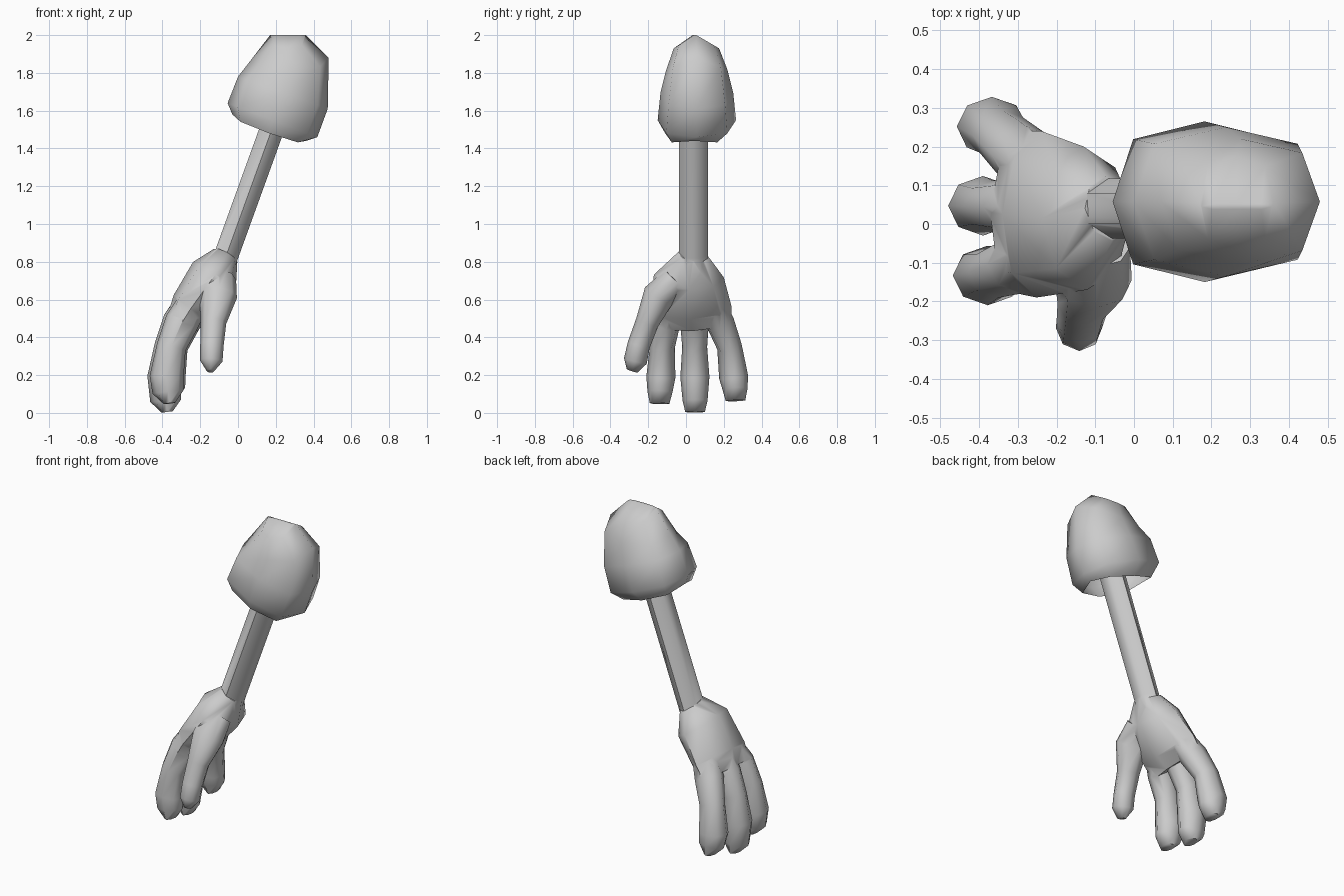
import bpy, bmesh, math
from mathutils import Vector

if "Cube" in bpy.data.objects:
    bpy.data.objects.remove(bpy.data.objects["Cube"])


def mesh_object(name, rings, close_start=True):
    """Skin a list of equal-length vertex rings."""
    bm = bmesh.new()
    loops = [[bm.verts.new(p) for p in r] for r in rings]
    n = len(loops[0])
    for a, b in zip(loops, loops[1:]):
        for i in range(n):
            j = (i + 1) % n
            bm.faces.new((a[i], a[j], b[j], b[i]))
    bm.faces.new(loops[-1])
    if close_start:
        bm.faces.new(loops[0][::-1])
    bmesh.ops.recalc_face_normals(bm, faces=bm.faces)
    me = bpy.data.meshes.new(name)
    bm.to_mesh(me)
    bm.free()
    ob = bpy.data.objects.new(name, me)
    bpy.context.collection.objects.link(ob)
    return ob


def limb(name, stations, sides=8):
    """Tube along (x, y, z, half_depth, half_width) stations."""
    pts = [Vector(s[:3]) for s in stations]
    rings = []
    for i, (p, s) in enumerate(zip(pts, stations)):
        t = (pts[min(i + 1, len(pts) - 1)] - pts[max(i - 1, 0)]).normalized()
        d = Vector((0, 1, 0)).cross(t).normalized()
        w = t.cross(d)
        rings.append([])
        for k in range(sides):
            a = 2 * math.pi * k / sides + math.pi / 2
            rings[-1].append(p + d * s[3] * math.cos(a) + w * s[4] * math.sin(a))
    return mesh_object(name, rings)


# Shoulder cap: open shell, rings as (left x, z, right x, z, y min, y max, side drop)
cap_rings = []
for lx, lz, rx, rz, y0, y1, drop in [
        (-0.03, 1.58, 0.36, 1.44, -0.11, 0.20, 0.03),
        (-0.055, 1.64, 0.42, 1.46, -0.15, 0.265, 0.0),
        (0.0, 1.78, 0.475, 1.61, -0.135, 0.25, 0.0),
        (0.07, 1.87, 0.48, 1.88, -0.105, 0.22, 0.06),
        (0.17, 2.0, 0.36, 2.0, -0.065, 0.175, 0.07)]:
    ring = []
    for k in range(8):
        a = k * math.pi / 4
        c, s = math.cos(a), math.sin(a)
        if k % 2:
            c, s = c * 1.1, s * 1.1
        ring.append(((lx + rx) / 2 + c * (rx - lx) / 2,
                     (y0 + y1) / 2 + s * (y1 - y0) / 2,
                     (lz + rz) / 2 + c * (rz - lz) / 2 - drop * abs(s)))
    cap_rings.append(ring)
# Top ridge runs left to right
cap_rings.append([(0.265 + 0.09 * math.cos(k * math.pi / 4),
                   0.045 + 0.01 * math.sin(k * math.pi / 4), 2.0) for k in range(8)])
cap = mesh_object("shoulder_cap", cap_rings, close_start=False)

# Arm, six-sided
arm = limb("arm_and_hand", [(-0.085, 0.04, 0.76, 0.072, 0.077),
                            (-0.06, 0.04, 0.84, 0.074, 0.077),
                            (0.215, 0.04, 1.60, 0.074, 0.077)], 6)

# Palm
parts = [limb("palm", [(-0.065, 0.04, 0.835, 0.07, 0.085),
                       (-0.125, 0.015, 0.725, 0.135, 0.185),
                       (-0.245, 0.025, 0.56, 0.115, 0.215),
                       (-0.295, 0.03, 0.48, 0.09, 0.21)])]

# Three fingers: name, x shift, tip height, sideways positions from root to tip
for name, dx, tip, ys in [
        ("outer_finger", 0.012, 0.05, (-0.07, -0.105, -0.125, -0.133, -0.138, -0.14)),
        ("middle_finger", 0.0, 0.005, (0.045, 0.045, 0.046, 0.047, 0.048, 0.048)),
        ("inner_finger", 0.022, 0.065, (0.13, 0.18, 0.23, 0.252, 0.26, 0.262))]:
    path = [(-0.24, 0.60, 0.08, 0.065), (-0.31, 0.48, 0.09, 0.076),
            (-0.365, 0.35, 0.078, 0.066), (-0.39, 0.19, 0.09, 0.077),
            (-0.383, tip + 0.06, 0.082, 0.066), (-0.375, tip, 0.03, 0.052)]
    parts.append(limb(name, [(x + dx, y, z, d, w)
                             for (x, z, d, w), y in zip(path, ys)]))

# Thumb
parts.append(limb("thumb", [(-0.10, -0.06, 0.71, 0.09, 0.07),
                            (-0.105, -0.145, 0.62, 0.10, 0.085),
                            (-0.13, -0.205, 0.48, 0.068, 0.062),
                            (-0.138, -0.25, 0.36, 0.062, 0.06),
                            (-0.142, -0.268, 0.275, 0.06, 0.062),
                            (-0.147, -0.285, 0.222, 0.02, 0.03)]))

# Merge hand parts into the arm
for p in parts:
    m = arm.modifiers.new(p.name, "BOOLEAN")
    m.operation, m.solver, m.object = "UNION", "EXACT", p
bpy.context.view_layer.update()
merged = bpy.data.meshes.new_from_object(
    arm.evaluated_get(bpy.context.evaluated_depsgraph_get()))
arm.modifiers.clear()
arm.data = merged
for p in parts:
    bpy.data.objects.remove(p)

# Smooth shading
for ob in (cap, arm):
    bpy.ops.object.select_all(action="DESELECT")
    ob.select_set(True)
    bpy.context.view_layer.objects.active = ob
    bpy.ops.object.shade_smooth_by_angle(angle=math.radians(60))
